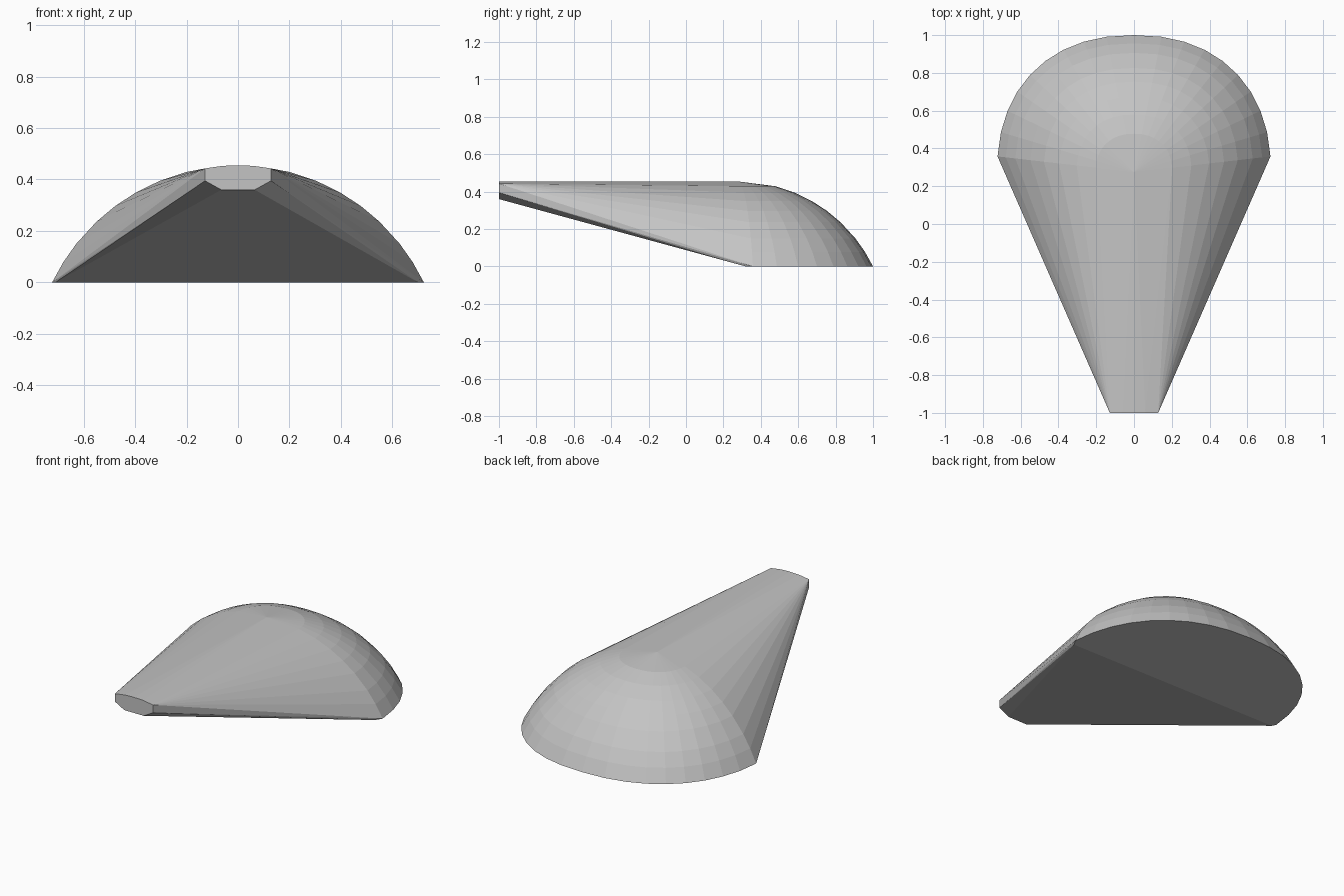
import bpy, bmesh
from math import sin, cos, radians, sqrt

cube = bpy.data.objects.get("Cube")
if cube:
    bpy.data.objects.remove(cube, do_unlink=True)

RADIUS, CENTRE_Y = 0.725, 0.275        # dome footprint
SPHERE_R, HEIGHT = 0.805, 0.455        # dome curvature and top
ROUND = 2 / 2.25                       # slightly squared footprint


def grey_material():
    mat = bpy.data.materials.new("plain_grey")
    mat.use_nodes = True
    colour = (0.55, 0.55, 0.55, 1)
    mat.diffuse_color = colour
    bsdf = next(n for n in mat.node_tree.nodes if n.type == 'BSDF_PRINCIPLED')
    bsdf.inputs["Base Color"].default_value = colour
    return mat


def dome_point(scale, angle):
    """Point of the rounded rear shell at a ring scale and an azimuth."""
    rho = RADIUS * scale
    c, s = cos(angle), sin(angle)
    x = rho * abs(c) ** ROUND * (1 if c > 0 else -1)
    y = CENTRE_Y + rho * s ** ROUND
    z = sqrt(SPHERE_R ** 2 - rho ** 2) - (SPHERE_R - HEIGHT)
    return x, y, max(z, 0)


bm = bmesh.new()

# Rear dome rings and crown
for scale in (1, 0.94, 0.87, 0.76, 0.66, 0.55, 0.42, 0.28):
    for i in range(19):
        bm.verts.new(dome_point(scale, radians(5 + 170 * i / 18)))
bm.verts.new((0, CENTRE_Y, HEIGHT))

# Front edge of the flat base
bm.verts.new((0.70, 0.32, 0))
bm.verts.new((-0.71, 0.335, 0))

# Small blunt nose face
bm.verts.new((0, -1, HEIGHT))
for x, z in ((0.065, 0.36), (0.128, 0.395), (0.128, 0.443), (0.06, 0.453)):
    for side in (1, -1):
        bm.verts.new((side * x, -1, z))

# Tight skin around dome, base and nose
bmesh.ops.convex_hull(bm, input=bm.verts[:])
loose = [v for v in bm.verts if not v.link_faces]
bmesh.ops.delete(bm, geom=loose, context='VERTS')
bmesh.ops.dissolve_limit(bm, angle_limit=radians(0.3), verts=bm.verts[:], edges=bm.edges[:])
bmesh.ops.recalc_face_normals(bm, faces=bm.faces[:])

mesh = bpy.data.meshes.new("tapered_shell")
bm.to_mesh(mesh)
bm.free()
mesh.materials.append(grey_material())
bpy.context.collection.objects.link(bpy.data.objects.new("tapered_shell", mesh))
